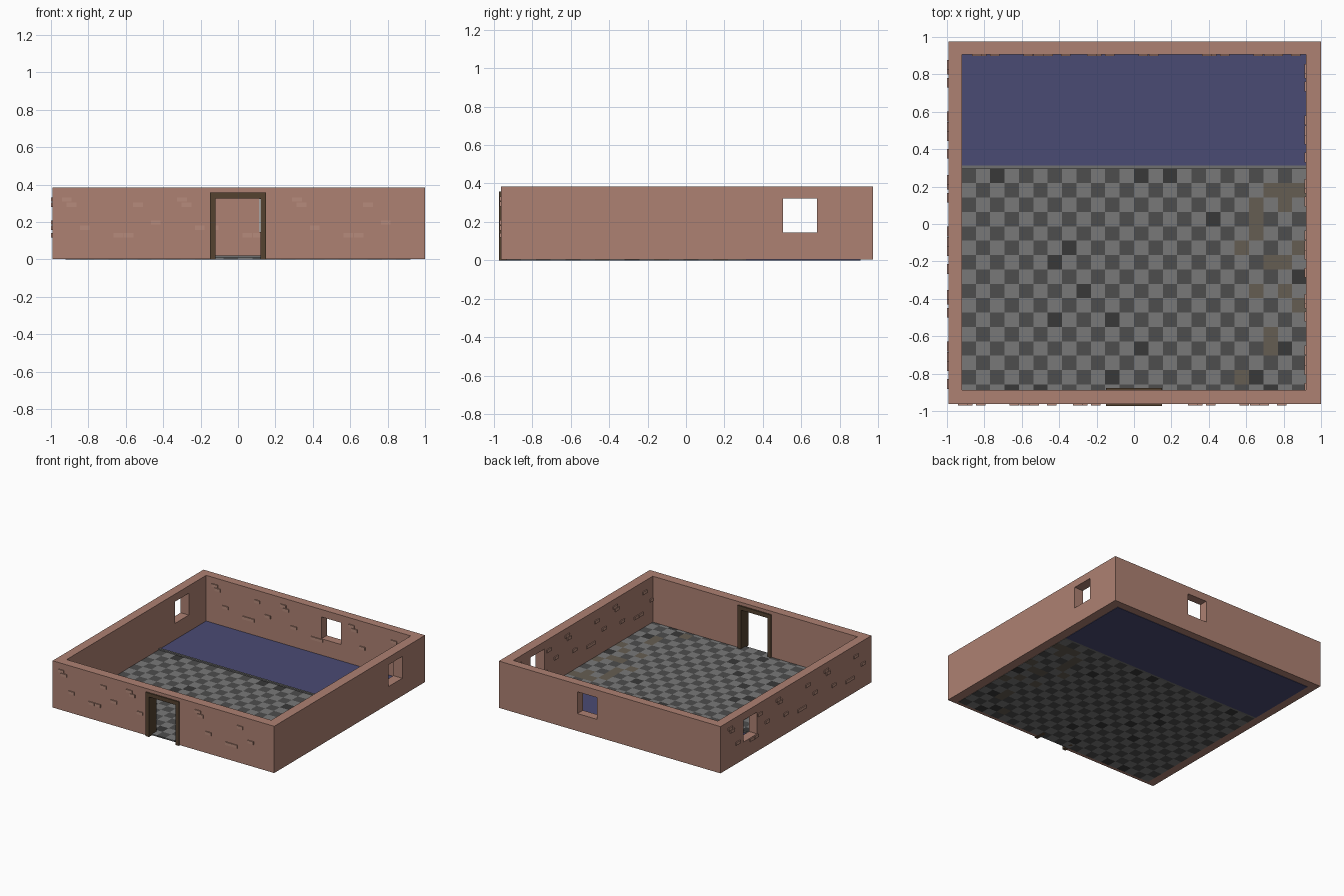
import bpy, bmesh, random
from mathutils import Vector, Matrix

if "Cube" in bpy.data.objects:
    bpy.data.objects.remove(bpy.data.objects["Cube"])

random.seed(4)


def material(name, rgb):
    m = bpy.data.materials.new(name)
    m.diffuse_color = (*rgb, 1)
    m.use_nodes = True
    m.node_tree.nodes["Principled BSDF"].inputs["Base Color"].default_value = m.diffuse_color
    return m


WALL = material("wall_clay", (0.42, 0.22, 0.17))
BRICK = material("brick_clay", (0.47, 0.26, 0.20))
WOOD = material("dark_wood", (0.09, 0.055, 0.03))
WATER = material("water_blue", (0.068, 0.07, 0.175))
STONE = material("edge_stone", (0.16, 0.16, 0.16))
TILES = [material("tile_light", (0.19, 0.19, 0.19)), material("tile_dark", (0.075, 0.075, 0.075)),
         material("tile_black", (0.04, 0.04, 0.04)), material("tile_brown", (0.13, 0.11, 0.085))]


def add_box(bm, lo, hi, mat=0):
    lo, hi = Vector(lo), Vector(hi)
    mtx = Matrix.Translation((lo + hi) / 2) @ Matrix.Diagonal((*(hi - lo), 1))
    verts = bmesh.ops.create_cube(bm, size=1, matrix=mtx)["verts"]
    for f in {f for v in verts for f in v.link_faces}:
        f.material_index = mat


def boxes(name, items, mats):
    bm = bmesh.new()
    for it in items:
        add_box(bm, *it)
    me = bpy.data.meshes.new(name)
    bm.to_mesh(me)
    bm.free()
    for m in mats:
        me.materials.append(m)
    ob = bpy.data.objects.new(name, me)
    bpy.context.collection.objects.link(ob)
    return ob


X0, X1, Y0, Y1, H = -0.993, 1.0, -0.963, 0.975, 0.383     # outer walls
IX0, IX1, IY0, IY1 = -0.92, 0.92, -0.887, 0.905           # inner walls
WZ0, WZ1 = 0.145, 0.322                                   # window heights

# Wall ring with doorway and three windows cut out
walls = boxes("walls", [((X0, Y0, 0.003), (X1, Y1, H))], [WALL])
cuts = [("room", (IX0, IY0, -0.1), (IX1, IY1, 0.6)),
        ("door", (-0.135, -1.1, -0.1), (0.135, -0.8, 0.34)),
        ("side_windows", (-1.2, 0.505, WZ0), (1.2, 0.682, WZ1)),
        ("back_window", (0.116, 0.8, WZ0), (0.293, 1.1, WZ1))]
for name, lo, hi in cuts:
    c = boxes(name + "_cutter", [(lo, hi)], [])
    c.hide_render = True
    mod = walls.modifiers.new(name, "BOOLEAN")
    mod.object, mod.operation, mod.solver = c, "DIFFERENCE", "EXACT"
    bpy.context.view_layer.objects.active = walls
    bpy.ops.object.modifier_apply(modifier=name)
    bpy.data.objects.remove(c)

# Raised bricks: one repeating pattern of (offset along wall, height)
PATTERN = [(0, .32), (.025, .293), (.38, .293), (.475, .197), (.095, .168), (.275, .13), (.33, .13)]


def bricks(name, face, along_x, starts, sign, gap):
    items = []
    for s in starts:
        for u, z in PATTERN:
            u = s + sign * u
            if (gap[0] - .03 < u < gap[1] + .03 and z > gap[2]) or abs(u) > 0.945:
                continue
            a, b, d = u - .026, u + .026, face - .008
            zl, zh = z - .012, z + .012
            items.append(((a, d, zl), (b, face + .004, zh)) if along_x
                         else ((d, a, zl), (face + .004, b, zh)))
    boxes(name, items, [BRICK])


bricks("front_bricks", Y0, True, (-.915, -.30, .315), 1, (-.15, .15, 0))
bricks("back_bricks", IY1, True, (-.84, -.225, .39), 1, (.116, .293, .14))
bricks("left_bricks", X0, False, (.85, .235, -.38), -1, (.505, .682, .14))
bricks("right_bricks", IX1, False, (.83, .215, -.40), -1, (.505, .682, .14))

# Door frame
FY0, FY1 = -0.973, -0.876
boxes("door_frame", [((-.15, FY0, 0), (-.12, FY1, .357)),
                     ((.12, FY0, 0), (.15, FY1, .357)),
                     ((-.12, FY0, .325), (.12, FY1, .357))], [WOOD])

# Checkered floor, running under the front wall
S = 1.845 / 24
tiles = []
for i in range(24):
    for j in range(16):
        x, y = -0.9225 + i * S, -0.935 + j * S
        k = (i + j) % 2
        r = random.random()
        if k and r < 0.1:
            k = 2
        elif x > 0.3 and r > 1.25 - 0.6 * x:
            k = 3
        tiles.append(((x, y, 0), (x + S, y + S, 0.01), k))
boxes("floor_tiles", tiles, TILES)

# Pool with stone edge
boxes("pool_edge", [((-.9225, .295, 0), (.9225, .312, .02))], [STONE])
boxes("pool_water", [((-.9225, .312, 0), (.9225, .91, .012))], [WATER])
